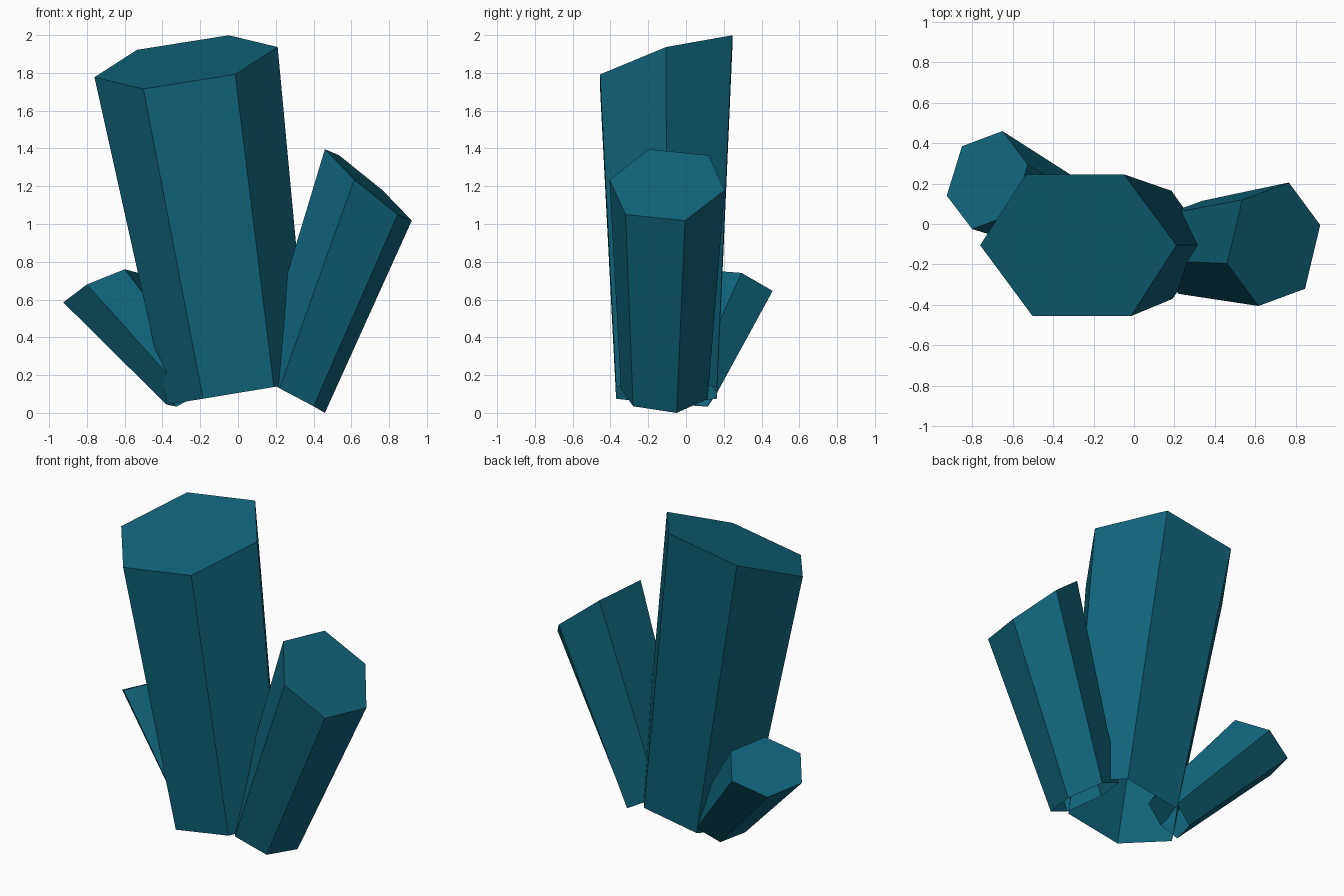
import bpy, bmesh
from mathutils import Vector

if "Cube" in bpy.data.objects:
    bpy.data.objects.remove(bpy.data.objects["Cube"])

teal = bpy.data.materials.new("deep_teal")
teal.diffuse_color = (0.005, 0.125, 0.195, 1)
teal.use_nodes = True
teal.node_tree.nodes["Principled BSDF"].inputs["Base Color"].default_value = teal.diffuse_color


def ring(centre, half_diagonals):
    """Six corners of a tilted hexagon, counter-clockwise from above."""
    c = Vector(centre)
    h = [Vector(d) for d in half_diagonals]
    return [c + d for d in h] + [c - d for d in h]


def crystal(name, bottom, top):
    """Tapered six-sided shaft with a flat slanted tip and an open base."""
    bm = bmesh.new()
    lo = [bm.verts.new(p) for p in ring(*bottom)]
    hi = [bm.verts.new(p) for p in ring(*top)]
    for i in range(6):
        j = (i + 1) % 6
        bm.faces.new((lo[i], lo[j], hi[j], hi[i]))
    bm.faces.new(hi)
    mesh = bpy.data.meshes.new(name)
    bm.to_mesh(mesh)
    bm.free()
    mesh.materials.append(teal)
    ob = bpy.data.objects.new(name, mesh)
    bpy.context.collection.objects.link(ob)


# Tall middle crystal, leaning left
crystal("large_crystal",
        ((0.0, -0.103, 0.106),
         [(-0.375, 0, -0.062), (-0.185, -0.267, -0.031), (0.19, -0.267, 0.031)]),
        ((-0.275, -0.105, 1.857),
         [(-0.485, 0, -0.08), (-0.226, -0.35, -0.142), (0.26, -0.35, -0.065)]))

# Medium crystal, leaning right
crystal("medium_crystal",
        ((0.28, -0.115, 0.102),
         [(-0.06, -0.23, 0.028), (0.12, -0.165, -0.067), (0.18, 0.065, -0.102)]),
        ((0.69, -0.1, 1.207),
         [(-0.075, -0.305, 0.028), (0.155, -0.22, -0.157), (0.23, 0.095, -0.189)]))

# Short crystal, leaning left and back
crystal("small_crystal",
        ((-0.265, 0.0, 0.138),
         [(-0.115, -0.06, -0.093), (-0.075, -0.165, 0.03), (0.06, -0.115, 0.105)]),
        ((-0.725, 0.217, 0.663),
         [(-0.2, -0.077, -0.078), (-0.075, -0.242, 0.017), (0.125, -0.167, 0.097)]))
